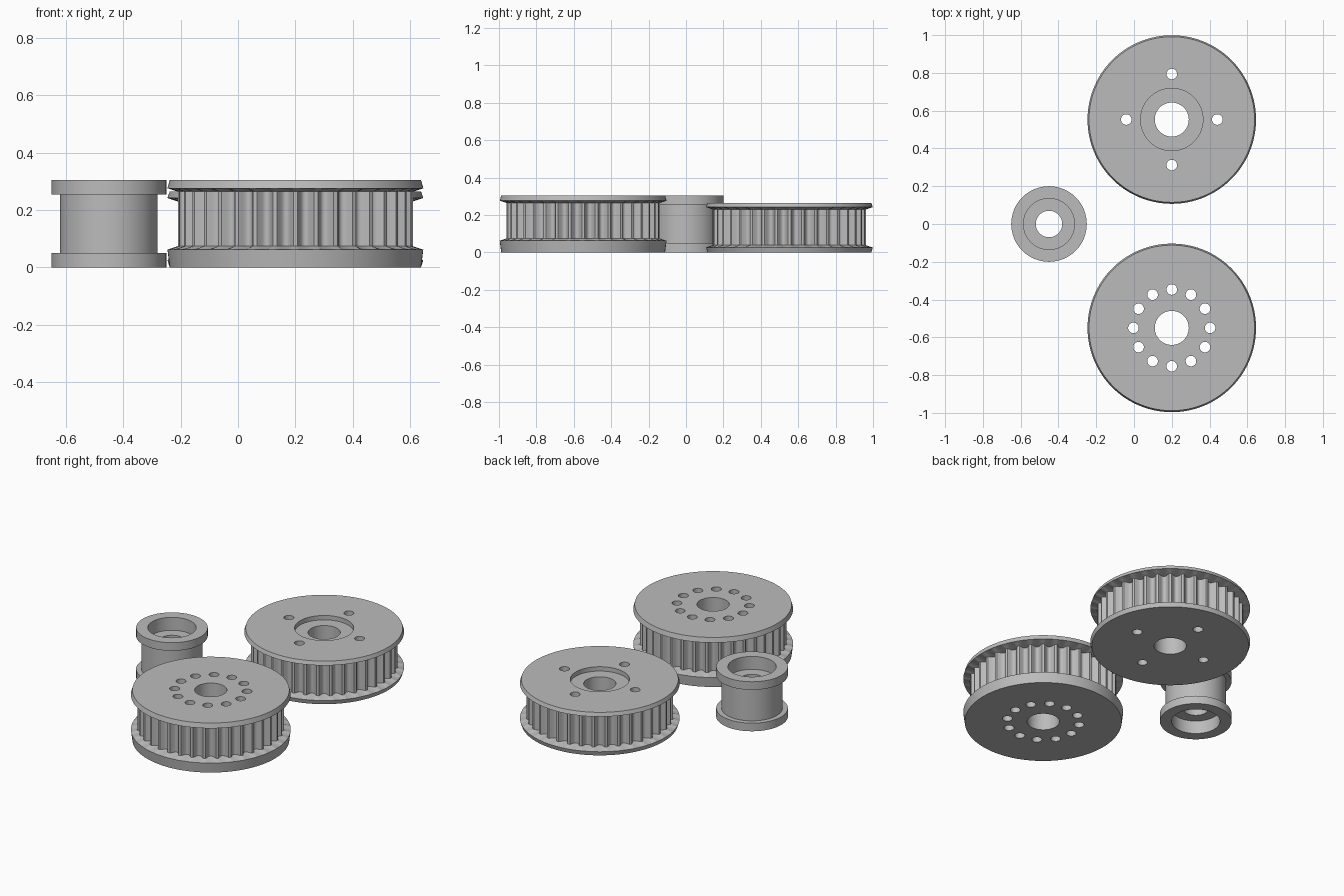
import bpy, bmesh, math
from math import cos, sin, pi, sqrt

if "Cube" in bpy.data.objects:
    bpy.data.objects.remove(bpy.data.objects["Cube"])

metal = bpy.data.materials.new("grey_metal")
metal.diffuse_color = (0.5, 0.5, 0.5, 1)
metal.use_nodes = True
metal.node_tree.nodes["Principled BSDF"].inputs["Base Color"].default_value = metal.diffuse_color

TEETH, STEPS = 36, 10
SEGS = TEETH * STEPS
TOOTH_R, GROOVE = 0.41, 0.031


def lathe(name, rows, segs, centre, closed=False):
    """Stack rings of (radius or radius function, z); cap the ends or close the loop."""
    bm = bmesh.new()
    rings = []
    for r, z in rows:
        ring = []
        for i in range(segs):
            a = 2 * pi * i / segs
            rad = r(i) if callable(r) else r
            ring.append(bm.verts.new((rad * cos(a), rad * sin(a), z)))
        rings.append(ring)
    pairs = list(zip(rings, rings[1:]))
    if closed:
        pairs.append((rings[-1], rings[0]))
    else:
        bm.faces.new(rings[0])
        bm.faces.new(rings[-1])
    for lo, hi in pairs:
        for i in range(segs):
            j = (i + 1) % segs
            bm.faces.new((lo[i], lo[j], hi[j], hi[i]))
    bmesh.ops.recalc_face_normals(bm, faces=bm.faces)
    mesh = bpy.data.meshes.new(name)
    bm.to_mesh(mesh)
    bm.free()
    mesh.materials.append(metal)
    ob = bpy.data.objects.new(name, mesh)
    ob.location = (*centre, 0)
    bpy.context.collection.objects.link(ob)
    return ob


def activate(ob):
    bpy.ops.object.select_all(action='DESELECT')
    ob.select_set(True)
    bpy.context.view_layer.objects.active = ob


def smooth(ob):
    activate(ob)
    bpy.ops.object.shade_smooth_by_angle(angle=math.radians(30))


def drill(ob, x, y, r, z0=-0.1, z1=0.5, segs=32):
    """Cut a round hole at an offset from the part's centre."""
    cutter = lathe("hole_cutter", [(r, z0), (r, z1)], segs,
                   (ob.location.x + x, ob.location.y + y))
    cutter.hide_render = True
    mod = ob.modifiers.new("hole", 'BOOLEAN')
    mod.operation, mod.solver, mod.object = 'DIFFERENCE', 'EXACT', cutter
    activate(ob)
    bpy.ops.object.modifier_apply(modifier=mod.name)
    bpy.data.objects.remove(cutter)


def tooth_radius(i):
    """Flat-topped teeth with rounded grooves between them."""
    t = ((i % STEPS) / STEPS - 0.5) / 0.32
    return TOOTH_R - GROOVE * sqrt(max(0, 1 - t * t))


def pulley(name, centre, low, high, top):
    """Toothed wheel between two flanges that thin out towards the rim."""
    return lathe(name, [
        (0.438, 0), (0.446, low - 0.012), (tooth_radius, low),
        (tooth_radius, high), (0.446, high + 0.012), (0.438, top)], SEGS, centre)


# Front pulley: bore and ring of twelve holes
front = pulley("front_pulley", (0.2, -0.55), 0.074, 0.264, 0.305)
drill(front, 0, 0, 0.09, segs=64)
for k in range(12):
    a = k * pi / 6
    drill(front, 0.203 * cos(a), 0.203 * sin(a), 0.028)
smooth(front)

# Back pulley: bore, shallow recess on top and four holes
back = pulley("back_pulley", (0.2, 0.553), 0.038, 0.23, 0.265)
drill(back, 0, 0, 0.09, segs=64)
drill(back, 0, 0, 0.165, z0=0.238, segs=96)
for k in range(4):
    a = k * pi / 2
    drill(back, 0.241 * cos(a), 0.241 * sin(a), 0.028)
smooth(back)

# Flanged idler spool, bored through with a bearing seat at each end
half = [(0.07, 0.08), (0.135, 0.08), (0.135, 0), (0.2, 0), (0.2, 0.05), (0.17, 0.05)]
profile = half + [(r, 0.305 - z) for r, z in reversed(half)]
smooth(lathe("idler_spool", profile, 96, (-0.45, 0), closed=True))
